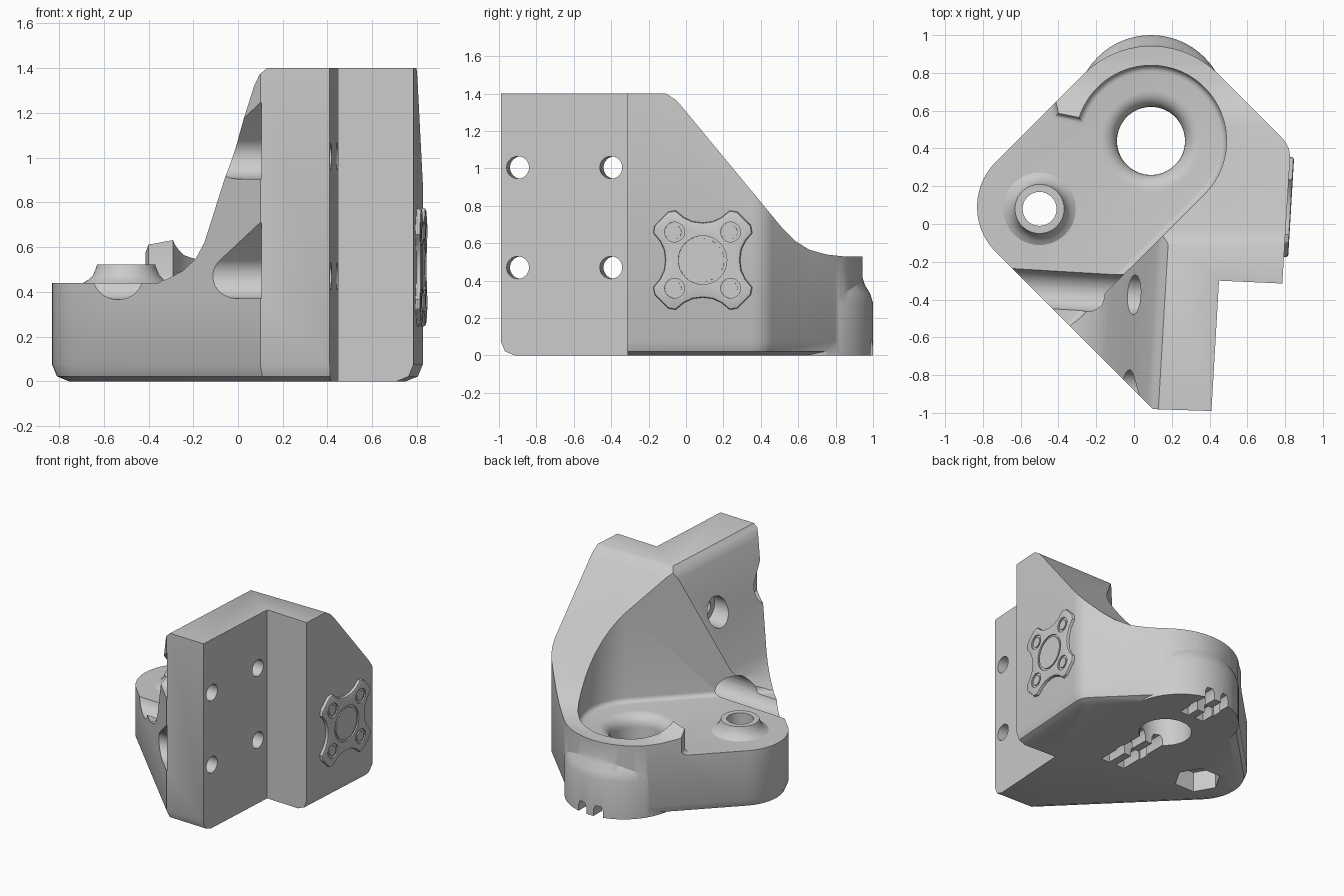
import bpy, bmesh
from math import sin, cos, pi, radians, tan, acos
from mathutils import Vector, Matrix

cube = bpy.data.objects.get("Cube")
if cube:
    bpy.data.objects.remove(cube, do_unlink=True)

grey = bpy.data.materials.new("light grey plastic")
grey.use_nodes = True
grey.diffuse_color = (0.6, 0.6, 0.6, 1)
grey.node_tree.nodes["Principled BSDF"].inputs["Base Color"].default_value = (0.6, 0.6, 0.6, 1)

TILT = Matrix.Rotation(radians(-3.4), 4, 'Z')


def add(name, bm, matrix=None):
    bmesh.ops.recalc_face_normals(bm, faces=bm.faces[:])
    if matrix:
        bm.transform(matrix)
    mesh = bpy.data.meshes.new(name)
    bm.to_mesh(mesh)
    bm.free()
    mesh.materials.append(grey)
    ob = bpy.data.objects.new(name, mesh)
    bpy.context.collection.objects.link(ob)
    return ob


def prism(name, pts, lo, hi, axis='z', matrix=None, bevel=0, segments=3, pick=None):
    """Extrude an outline along an axis; optionally bevel chosen edges."""
    place = {'x': lambda a, b, h: (h, a, b),
             'y': lambda a, b, h: (a, h, b),
             'z': lambda a, b, h: (a, b, h)}[axis]
    bm = bmesh.new()
    low = [bm.verts.new(place(a, b, lo)) for a, b in pts]
    top = [bm.verts.new(place(a, b, hi)) for a, b in pts]
    bm.faces.new(low)
    bm.faces.new(top)
    n = len(pts)
    for i in range(n):
        j = (i + 1) % n
        bm.faces.new((low[i], low[j], top[j], top[i]))
    bmesh.ops.recalc_face_normals(bm, faces=bm.faces[:])
    if bevel:
        edges = [e for e in bm.edges if pick((e.verts[0].co + e.verts[1].co) / 2)]
        bmesh.ops.bevel(bm, geom=edges, offset=bevel, segments=segments,
                        profile=0.5, affect='EDGES', clamp_overlap=True)
    return add(name, bm, matrix)


def lathe(name, profile, x, y, n=64):
    """Turn a profile of (radius, height) pairs around a vertical axis."""
    bm = bmesh.new()
    rings = [[bm.verts.new((x + r * cos(2 * pi * i / n), y + r * sin(2 * pi * i / n), z))
              for i in range(n)] for r, z in profile]
    for a, b in zip(rings, rings[1:]):
        for i in range(n):
            j = (i + 1) % n
            bm.faces.new((a[i], a[j], b[j], b[i]))
    bm.faces.new(rings[0])
    bm.faces.new(rings[-1])
    return add(name, bm)


def arc(cx, cy, r, start, end, n=24):
    return [(cx + r * cos(radians(start + (end - start) * i / n)),
             cy + r * sin(radians(start + (end - start) * i / n))) for i in range(n + 1)]


def circle(cx, cy, r, n=32):
    return arc(cx, cy, r, 0, 360 - 360 / n, n - 1)


def rounded(corners, n=16):
    """Outline from (x, y, radius) corners."""
    out = []
    for i, (x, y, r) in enumerate(corners):
        p = Vector((x, y))
        if not r:
            out.append((x, y))
            continue
        a = (Vector(corners[i - 1][:2]) - p).normalized()
        b = (Vector(corners[(i + 1) % len(corners)][:2]) - p).normalized()
        half = acos(a.dot(b)) / 2
        centre = p + (a + b).normalized() * (r / sin(half))
        start = p + a * (r / tan(half)) - centre
        end = p + b * (r / tan(half)) - centre
        for k in range(n + 1):
            d = start.lerp(end, k / n).normalized() * r
            out.append(tuple(centre + d))
    return out


def boolean(target, other, operation='DIFFERENCE'):
    mod = target.modifiers.new("cut", 'BOOLEAN')
    mod.operation = operation
    mod.solver = 'EXACT'
    mod.object = other
    bpy.context.view_layer.objects.active = target
    bpy.ops.object.modifier_apply(modifier=mod.name)
    bpy.data.objects.remove(other, do_unlink=True)


# Main body: rounded footprint with softened lower edge
footprint = rounded([(0.1, -0.98, 0), (0.41, -0.99, 0), (0.45, -0.30, 0), (0.785, -0.315, 0),
                     (0.83, 0.41, 0.15), (0.09, 1.15, 0.5), (-0.97, 0.09, 0.335)])
body = prism("bracket_body", footprint, 0, 1.4, bevel=0.075, segments=2,
             pick=lambda m: m.z < 0.01 and not (0.4 < m.x < 0.75 and m.y < -0.25))

# Bulge at the back
boolean(body, lathe("bulge", [(0.4, 0), (0.4, 0.28), (0.385, 0.33), (0.355, 0.38),
                              (0.34, 0.43), (0.33, 0.5)], 0.09, 0.6), 'UNION')

# Rear slope running down to the rim
boolean(body, prism("rear_slope", [(-0.16, 1.43), (-0.1, 1.396), (-0.06, 1.37), (-0.03, 1.34),
                                   (0.52, 0.675), (0.58, 0.615), (0.66, 0.565), (0.75, 0.54),
                                   (0.84, 0.53), (1.3, 0.53), (1.3, 1.6)], -2, 2, 'x'))

# Side slope of the mounting flange
boolean(body, prism("side_slope", [(0.16, 1.43), (0.13, 1.396), (0.1, 1.37), (0.075, 1.32),
                                   (-0.16, 0.62), (-0.2, 0.55), (-0.26, 0.495), (-0.34, 0.455),
                                   (-0.4, 0.443), (-1.6, 0.443), (-1.6, 1.6)], -1, 0.9, 'y',
                    Matrix.Translation((0, -0.9, 0)) @ TILT))

# Pocket for the round cover, open to the left
pocket = arc(0.09, 0.44, 0.4, -45, 162, 48) + [(-0.4, 0.585), (-0.43, 0.72), (-1.0, 0.9), (-1.4, -1.61)]
boolean(body, prism("pocket", pocket, 0.44, 2, bevel=0.04, segments=4,
                    pick=lambda m: m.z < 0.45))

# Boss with hole and nut trap
boolean(body, lathe("boss", [(0.21, 0.41), (0.2, 0.435), (0.17, 0.453), (0.148, 0.475),
                             (0.135, 0.505), (0.13, 0.522)], -0.5, 0.08), 'UNION')
boolean(body, prism("boss_hole", circle(-0.5, 0.08, 0.09), -1, 1))
boolean(body, prism("nut_trap", circle(-0.5, 0.08, 0.16, 6), -1, 0.15))

# Large bearing hole with a rounded lip
lip = [(0.265 - 0.085 * cos(radians(a)), 0.355 + 0.085 * sin(radians(a))) for a in range(0, 91, 15)]
boolean(body, lathe("bearing_hole", [(0.18, -1)] + lip + [(0.265, 1)], 0.09, 0.44))

# Flange screw holes and head recesses, tilted with the flange
for y in (-0.4, -0.9):
    for z in (0.47, 1.005):
        at = Matrix.Translation((0.43, y, z)) @ TILT
        boolean(body, prism("screw_hole", circle(0, 0, 0.06), -1.6, 0.5, 'x', at))
        # The front recesses are open forwards, with a sloping roof
        recess = circle(0, 0, 0.105)
        if y < -0.5:
            recess = arc(0, 0, 0.1, 45, -90) + [(-0.4, -0.1), (-0.4, 0.54)]
        boolean(body, prism("head_recess", recess, -1.5, -0.32, 'x', at))

# Underside strap grooves, fore and aft of the bearing hole
for lo, hi, cross in ((-0.12, 0.4, 0.08), (0.72, 1.2, 0.86)):
    for x in (0.025, 0.155):
        boolean(body, prism("strap_groove", [(x - 0.035, -0.1), (x + 0.035, -0.1), (x + 0.035, 0.05),
                                             (x + 0.02, 0.08), (x - 0.02, 0.08), (x - 0.035, 0.05)],
                            lo, hi, 'y'))
    boolean(body, prism("cross_groove", [(-0.02, cross - 0.04), (0.2, cross - 0.04),
                                         (0.2, cross + 0.04), (-0.02, cross + 0.04)], -0.1, 0.11))

# Lobed plate on the side wall
quarter = [(0.2, 0), (0.207, 0.055), (0.228, 0.1), (0.265, 0.145), (0.258, 0.185),
           (0.185, 0.258), (0.145, 0.265), (0.1, 0.228), (0.055, 0.207)]
outline = []
for q in range(4):
    c, s = round(cos(q * pi / 2)), round(sin(q * pi / 2))
    outline += [(a * c - b * s, a * s + b * c) for a, b in quarter]
at = Matrix.Translation((0.81, 0.09, 0.51)) @ TILT
plate = prism("lobed_plate", outline, -0.02, 0.022, 'x', at, 0.012, 2, lambda m: m.x > 0.02)
ring = [(0, 0, 0.13, 0.115)] + [(a, b, 0.053, 0.036) for a in (-0.15, 0.15) for b in (-0.15, 0.15)]
for a, b, outer, inner in ring:
    boolean(plate, prism("dish", circle(a, b, outer), 0.012, 0.1, 'x', at))
    # Raised centre of each dish
    boolean(plate, prism("dish_centre", circle(a, b, inner), 0.0, 0.02, 'x', at), 'UNION')

# Smooth curved faces, sharp edges kept
bpy.ops.object.select_all(action='DESELECT')
for ob in (body, plate):
    ob.select_set(True)
bpy.context.view_layer.objects.active = body
bpy.ops.object.shade_smooth_by_angle(angle=radians(30))
